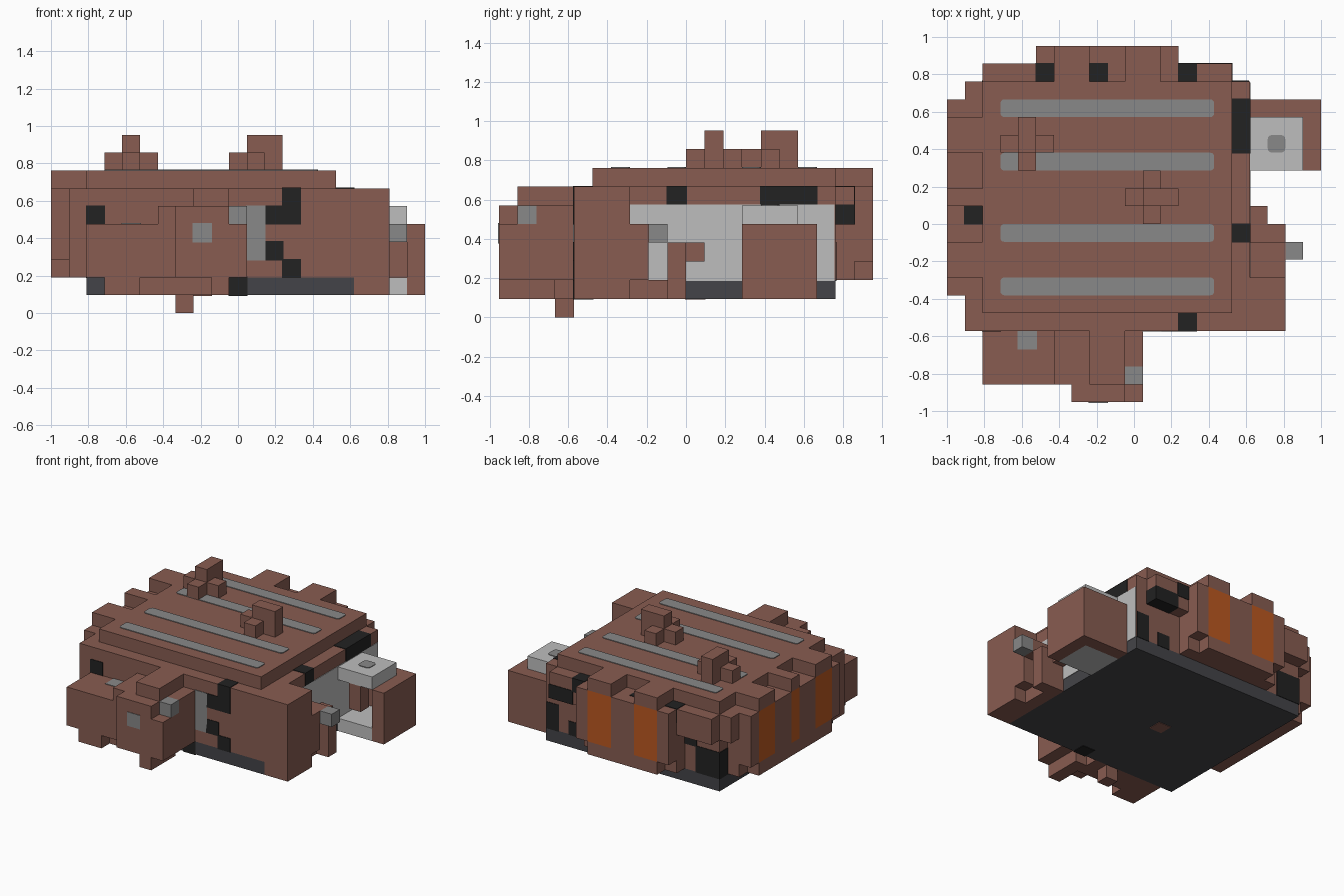
import bpy
import bmesh

UNIT = 2 / 21          # one block of the build grid
OUTSET = 0.004         # how far painted plates stand proud

if "Cube" in bpy.data.objects:
    bpy.data.objects.remove(bpy.data.objects["Cube"], do_unlink=True)


def srgb(hexcode):
    def linear(c):
        return c / 12.92 if c < 0.04 else ((c + 0.055) / 1.055) ** 2.4
    return [linear(int(hexcode[i:i + 2], 16) / 255) for i in (0, 2, 4)] + [1]


def material(name, hexcode):
    mat = bpy.data.materials.new(name)
    mat.use_nodes = True
    colour = srgb(hexcode)
    mat.diffuse_color = colour
    mat.node_tree.nodes["Principled BSDF"].inputs["Base Color"].default_value = colour
    return mat


brown = material("clay brown", "885c51")
grey = material("stone grey", "888888")
silver = material("pale silver", "bebebe")
black = material("soot black", "222222")
dark = material("slate dark", "444448")
orange = material("rust orange", "bb5821")


def box(name, mat, xs, ys, zs, grow=0.0, bevel=0.0):
    """Block spanning grid ranges; grow swells it slightly, bevel rounds upright corners."""
    lo = [xs[0] * UNIT - 1, ys[0] * UNIT - 10 * UNIT, zs[0] * UNIT]
    hi = [xs[1] * UNIT - 1, ys[1] * UNIT - 10 * UNIT, zs[1] * UNIT]
    bm = bmesh.new()
    bmesh.ops.create_cube(bm, size=1)
    for v in bm.verts:
        for a in range(3):
            v.co[a] = hi[a] + grow if v.co[a] > 0 else lo[a] - grow
    if bevel:
        upright = [e for e in bm.edges if abs(e.verts[0].co.z - e.verts[1].co.z) > 1e-4]
        bmesh.ops.bevel(bm, geom=upright, offset=bevel, segments=3, affect='EDGES', profile=0.5)
    mesh = bpy.data.meshes.new(name)
    bm.to_mesh(mesh)
    bm.free()
    mesh.materials.append(mat)
    obj = bpy.data.objects.new(name, mesh)
    bpy.context.collection.objects.link(obj)
    return obj


def patch(name, mat, xs, ys, zs):
    """Painted area: a block sunk into the body with only a thin skin showing."""
    return box(name, mat, xs, ys, zs, grow=OUTSET)


# Body core, base plate and roof
box("base_plate", dark, (2, 17), (4, 18), (1, 2))
box("body_core", brown, (2, 17), (4, 18), (2, 7))
box("roof_plate", brown, (2, 16), (5, 18), (7, 8))
patch("base_plate_plug", brown, (8, 9), (10, 11), (1, 2))
for y in (6, 9, 13, 16):
    box("roof_stripe", grey, (3, 15), (y, y + 1), (8, 8.05), bevel=0.02)

# Back bay: upper ledge, wall, orange panels framed by posts, roof tabs
box("back_ledge", brown, (2, 16), (18, 19), (5, 7))
box("back_bay_wall", brown, (5, 13), (18, 19), (2, 7))
box("back_bay_sill", brown, (6, 12), (19, 20), (2, 3))
for x in (6, 10):
    box("back_orange_panel", orange, (x, x + 2), (19, 20), (3, 7))
    box("back_roof_tab", brown, (x, x + 2), (18, 20), (7, 8))
for start, end, bottom in ((5, 6, 3), (8, 10, 2), (12, 13, 3)):
    box("back_post", brown, (start, end), (19, 20), (bottom, 7))

# Right-hand bay on the -x side, built the same way
box("side_ledge", brown, (1, 2), (4, 18), (5, 7))
box("side_bay_wall", brown, (1, 2), (4, 17), (2, 7))
box("side_bay_sill", brown, (0, 1), (7, 16), (2, 3))
for start, end in ((7, 9), (11, 12), (14, 16)):
    box("side_orange_panel", orange, (0, 1), (start, end), (3, 7))
    box("side_roof_tab", brown, (0, 2), (start, end), (7, 8))
for start, end, bottom in ((6, 7, 3), (9, 11, 2), (12, 14, 2), (16, 17, 3)):
    box("side_post", brown, (0, 1), (start, end), (bottom, 7))

# Roof growths
box("rear_growth_stem", brown, (4, 5), (14, 16), (8, 10))
box("rear_growth_front", brown, (4, 5), (13, 14), (8, 9))
box("rear_growth_arms", brown, (3, 6), (14, 15), (8, 9))
box("middle_growth_stem", brown, (11, 13), (11, 12), (8, 10))
box("middle_growth_arm", brown, (10, 11), (11, 12), (8, 9))
box("middle_growth_cross", brown, (11, 12), (10, 13), (8, 9))

# Front claw, head and feet
box("front_claw_block", brown, (2, 6), (1, 4), (2, 5))
patch("front_claw_spot", grey, (4, 5), (3, 4), (4, 5))
box("head_block", brown, (6, 10), (1, 4), (2, 6))
box("head_side", brown, (10, 11), (2, 4), (2, 6))
box("head_side_lower", brown, (10, 11), (0, 2), (2, 5))
box("head_snout", brown, (7, 10), (0, 1), (2, 6))
box("head_crest", brown, (8, 10), (1, 4), (6, 7))
box("head_eye", grey, (10, 11), (1, 2), (5, 6))
patch("snout_eye", grey, (8, 9), (0, 1), (4, 5))
box("front_claw_foot", brown, (3, 5), (1, 4), (1, 2))
box("head_foot", brown, (5, 9), (2, 4), (1, 2))
box("snout_foot", brown, (9, 10), (0, 3), (1, 2))
box("hanging_toe", brown, (7, 8), (3, 4), (0, 1))

# Front wall markings
patch("front_grey_bar", grey, (11, 12), (4, 5), (3, 6))
for name, xs, zs in (("corner", (2, 3), (5, 6)), ("upper", (13, 14), (6, 7)),
                     ("wide", (12, 14), (5, 6)), ("middle", (12, 13), (3, 4)),
                     ("lower", (13, 14), (2, 3)), ("base", (10, 11), (1, 2))):
    patch("front_black_" + name, black, xs, (4, 5), zs)

# Left wall lining and its upper markings
patch("left_wall_lining", silver, (16, 17), (7, 17.9), (2, 6))
for start, end in ((9, 10), (14, 17)):
    patch("left_wall_black_mark", black, (16, 17), (start, end), (6, 7))

# Back wall and ledge markings
for x in (5, 8, 13):
    patch("back_ledge_black_mark", black, (x, x + 1), (18, 19), (6, 7))
patch("side_ledge_black_mark", black, (1, 2), (10, 11), (6, 7))
patch("back_ledge_end_mark", black, (14, 16), (18, 19), (5, 6))
for name, xs, zs in (("corner", (2, 4), (2, 4)), ("inner", (4, 5), (4, 5)),
                     ("outer", (15.9, 16.9), (2, 4)), ("low", (14, 15), (2, 3))):
    patch("back_wall_black_" + name, black, xs, (17, 18), zs)

# Front left leg and its small jointed arm
box("front_left_leg", brown, (17, 19), (4, 7), (1, 7))
box("leg_arm_root", brown, (17, 19), (7, 8), (2, 5))
box("leg_arm_bar", brown, (17, 19), (8, 9), (4, 5))
box("leg_arm_post", brown, (17, 19), (9, 10), (1, 4))
box("leg_arm_knob", brown, (17, 18), (10, 11), (3, 4))
box("leg_arm_foot", brown, (17, 18), (7, 9), (1, 2))
box("leg_arm_stud", grey, (19, 20), (8, 9), (4, 5))

# Hollow rear left claw
box("rear_claw_outer_wall", brown, (20, 21), (13, 17), (1, 5))
box("rear_claw_back_wall", brown, (17, 20), (16, 17), (1, 5))
box("rear_claw_lid", silver, (17, 20), (13, 16), (5, 6))
box("rear_claw_floor", silver, (17, 20), (13, 16), (1, 2))
box("rear_claw_inner_post", brown, (18, 19), (13, 14), (3, 5))
box("rear_claw_lid_dot", grey, (18, 19), (14, 15), (6, 6.05), bevel=0.025)
